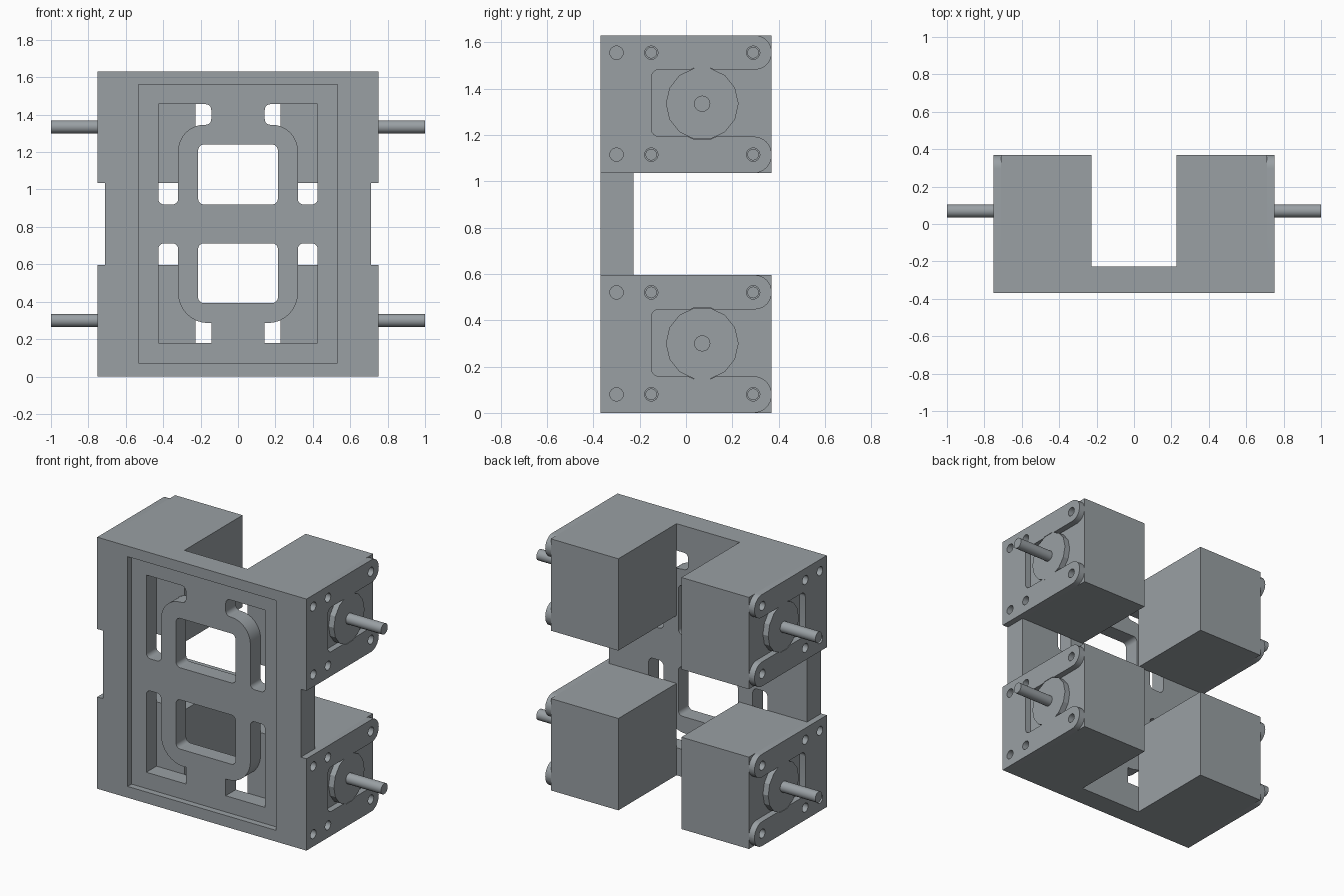
import bpy, bmesh
from math import radians, sin, cos, tan, pi
from mathutils import Vector

if "Cube" in bpy.data.objects:
    bpy.data.objects.remove(bpy.data.objects["Cube"])

HEIGHT = 1.63           # overall height
BLOCK = 0.595           # motor height
FACE, OUTER = 0.71, 0.75  # motor face and outside of the flange
INNER = 0.226           # inner end of the motors
FRONT, WALL, BACK = -0.37, -0.226, 0.37
BASES = {"lower": 0.0, "upper": HEIGHT - BLOCK}
SIDES = {"left": 1, "right": -1}
SHAFT_Y, SHAFT_Z = 0.07, 0.3
BOLTS = (SHAFT_Z - 0.22, SHAFT_Z + 0.22)

steel = bpy.data.materials.new("dark_steel")
steel.use_nodes = True
steel.diffuse_color = (0.32, 0.35, 0.37, 1)
steel.node_tree.nodes["Principled BSDF"].inputs["Base Color"].default_value = steel.diffuse_color


def rounded(corners, steps=8):
    """Outline from (u, v, radius) corners, each filleted with an arc."""
    pts = []
    for i, (u, v, r) in enumerate(corners):
        p = Vector((u, v))
        if r == 0:
            pts.append(p)
            continue
        a = (Vector(corners[i - 1][:2]) - p).normalized()
        b = (Vector(corners[(i + 1) % len(corners)][:2]) - p).normalized()
        half = a.angle(b) / 2
        centre = p + (a + b).normalized() * r / sin(half)
        start = p + a * r / tan(half) - centre
        end = p + b * r / tan(half) - centre
        sweep = start.angle_signed(end)
        for k in range(steps + 1):
            t = -sweep * k / steps
            pts.append(centre + Vector((start.x * cos(t) - start.y * sin(t),
                                        start.x * sin(t) + start.y * cos(t))))
    return pts


def rect(u0, u1, v0, v1, r=0):
    return rounded([(u0, v0, r), (u1, v0, r), (u1, v1, r), (u0, v1, r)])


def circle(u, v, r, n=16):
    return [Vector((u + r * cos(2 * pi * k / n), v + r * sin(2 * pi * k / n)))
            for k in range(n)]


def prism(name, outline, axis, start, end):
    """Extrude an outline along x (outline in y, z) or y (outline in x, z)."""
    def place(p, d):
        return (d, p.x, p.y) if axis == "x" else (p.x, d, p.y)
    bm = bmesh.new()
    base = bm.faces.new([bm.verts.new(place(p, start)) for p in outline])
    ext = bmesh.ops.extrude_face_region(bm, geom=[base])
    shift = Vector(place(Vector((0, 0)), end - start))
    bmesh.ops.translate(bm, vec=shift,
                        verts=[g for g in ext["geom"] if isinstance(g, bmesh.types.BMVert)])
    bmesh.ops.recalc_face_normals(bm, faces=bm.faces)
    mesh = bpy.data.meshes.new(name)
    bm.to_mesh(mesh)
    bm.free()
    mesh.materials.append(steel)
    ob = bpy.data.objects.new(name, mesh)
    bpy.context.collection.objects.link(ob)
    return ob


def combine(target, others, operation):
    """Apply a boolean with each helper, then drop the helper."""
    bpy.context.view_layer.objects.active = target
    for other in others:
        mod = target.modifiers.new("combine", "BOOLEAN")
        mod.operation, mod.solver, mod.object = operation, "EXACT", other
        bpy.ops.object.modifier_apply(modifier=mod.name)
        bpy.data.objects.remove(other)


# Frame: back wall with four motor flanges
frame = prism("frame", rect(-FACE, FACE, 0, HEIGHT), "y", FRONT, WALL)
ARM_LOW, ARM_HIGH = 0.158, 0.447
flange_shape = [(FRONT, 0, 0), (BACK, 0, 0.078), (BACK, ARM_LOW, 0.078),
                (-0.15, ARM_LOW, 0.035), (-0.15, ARM_HIGH, 0.035),
                (BACK, ARM_HIGH, 0.073), (BACK, BLOCK, 0.073), (FRONT, BLOCK, 0)]
flanges, cutters = [], []
for s in SIDES.values():
    for z in BASES.values():
        flanges.append(prism("flange", rounded([(y, v + z, r) for y, v, r in flange_shape]),
                             "x", s * FACE, s * OUTER))
        # Boss clearance and bolt holes
        cutters.append(prism("cutter", circle(SHAFT_Y, z + SHAFT_Z, 0.158, 14),
                             "x", s * FACE, s * 0.8))
        for y in (-0.3, -0.15, 0.29):
            depth = 0.1 if y == -0.3 else 0.05
            for v in BOLTS:
                cutters.append(prism("cutter", circle(y, z + v, 0.029),
                                     "x", s * (OUTER - depth), s * 0.8))
combine(frame, flanges, "UNION")

# Front recess and window openings
cutters.append(prism("cutter", rect(-0.532, 0.532, 0.073, 1.562), "y", -0.5, FRONT + 0.04))
for low, high in ((0.393, 0.712), (0.92, 1.24)):
    cutters.append(prism("cutter", rect(-0.213, 0.213, low, high, 0.03), "y", -0.5, 0))
for s in SIDES.values():
    for inner, outer, turn, r, bend in ((0.712, 0.178, 0.286, 0, 0.16),
                                        (0.92, 1.456, 1.346, 0.03, 0.14)):
        slot = [(0.426, inner, 0.03), (0.426, outer, 0), (0.143, outer, r),
                (0.143, turn, r), (0.32, turn, bend), (0.32, inner, 0.03)]
        cutters.append(prism("cutter", rounded([(s * x, z, q) for x, z, q in slot]),
                             "y", -0.5, 0))
combine(frame, cutters, "DIFFERENCE")
parts = [frame]

# Motors: body with screw holes, faceted boss and shaft
for side, s in SIDES.items():
    for level, z in BASES.items():
        tag = f"{level}_{side}"
        body = prism(f"motor_body_{tag}", rect(WALL, BACK, z, z + BLOCK),
                     "x", s * INNER, s * FACE)
        holes = [prism("cutter", circle(y, z + v, 0.023), "x", s * (FACE - 0.08), s * 0.8)
                 for y in (-0.15, 0.29) for v in BOLTS]
        combine(body, holes, "DIFFERENCE")
        boss = prism(f"motor_boss_{tag}", circle(SHAFT_Y, z + SHAFT_Z, 0.157, 14),
                     "x", s * FACE, s * 0.748)
        shaft = prism(f"motor_shaft_{tag}", circle(SHAFT_Y, z + SHAFT_Z, 0.035),
                      "x", s * FACE, s * 1.0)
        parts += [body, boss, shaft]

# Smooth the curved walls, keep the machined edges sharp
bpy.ops.object.select_all(action="DESELECT")
for ob in parts:
    ob.select_set(True)
bpy.context.view_layer.objects.active = frame
bpy.ops.object.shade_smooth_by_angle(angle=radians(25))
